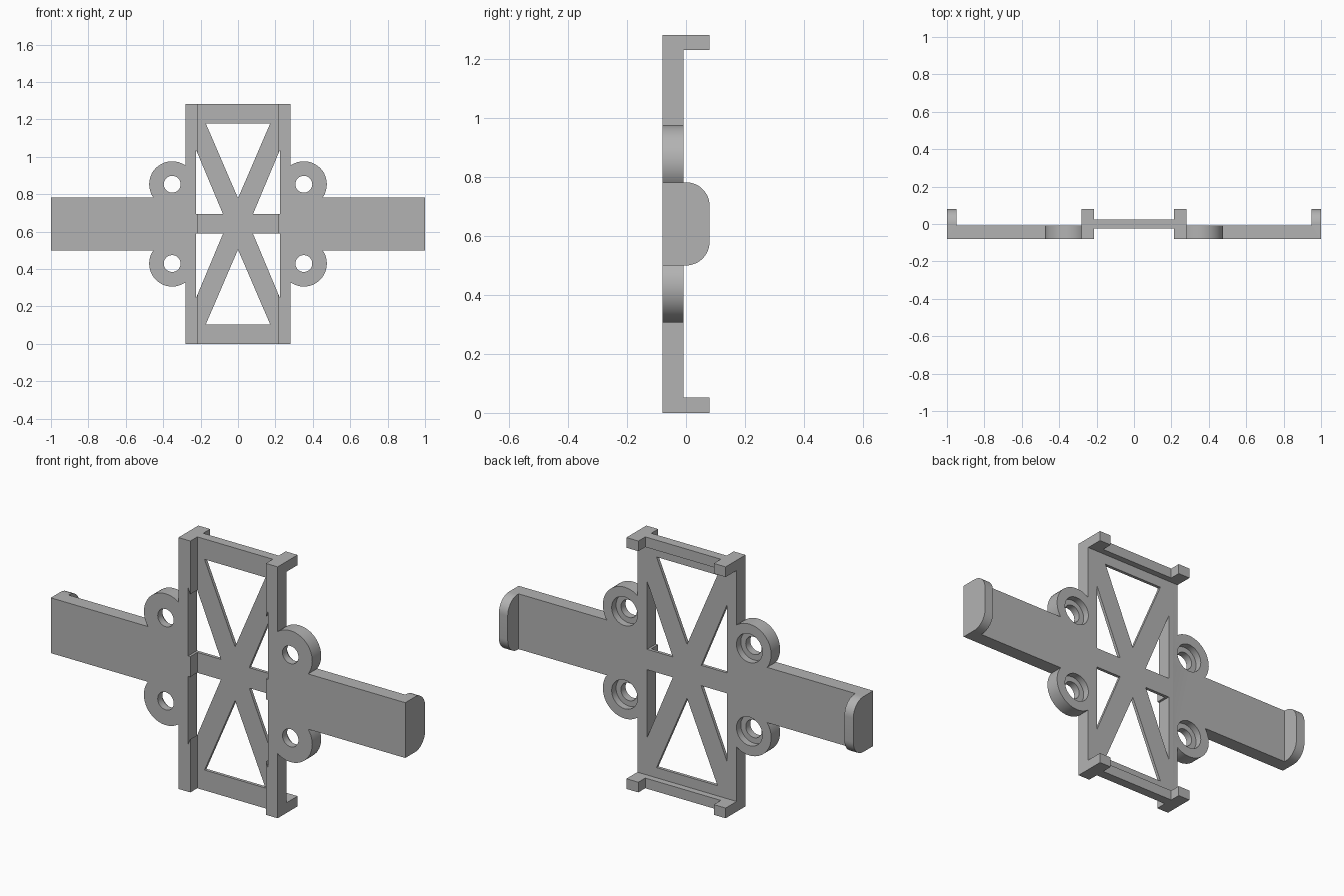
import bpy, bmesh, math
from mathutils import Vector

if "Cube" in bpy.data.objects:
    bpy.data.objects.remove(bpy.data.objects["Cube"])

grey = bpy.data.materials.new("light grey")
grey.use_nodes = True
colour = (0.45, 0.45, 0.45, 1)
grey.diffuse_color = colour
grey.node_tree.nodes["Principled BSDF"].inputs["Base Color"].default_value = colour

TOP = 1.282
MID = TOP / 2
FRONT, PLATE_BACK, BACK = -0.08, -0.008, 0.08
PANEL_FRONT, LEDGE_BACK = -0.024, 0.024
RAIL_IN, RAIL_OUT = 0.213, 0.28
LIP = 0.052
ARM = 0.141          # half height of the arms
EAR_X, EAR_Z = 0.352, 0.212


def prism(name, points, lo, hi, axis="y"):
    """Extrude an (x, z) outline along y, or a (y, z) outline along x."""
    bm = bmesh.new()

    def place(a, z, depth):
        return (a, depth, z) if axis == "y" else (depth, a, z)

    face = bm.faces.new([bm.verts.new(place(a, z, lo)) for a, z in points])
    side = bmesh.ops.extrude_face_region(bm, geom=[face])["geom"]
    step = Vector(place(0, 0, hi - lo))
    bmesh.ops.translate(bm, vec=step, verts=[v for v in side if isinstance(v, bmesh.types.BMVert)])
    bmesh.ops.recalc_face_normals(bm, faces=bm.faces)
    mesh = bpy.data.meshes.new(name)
    bm.to_mesh(mesh)
    bm.free()
    mesh.materials.append(grey)
    ob = bpy.data.objects.new(name, mesh)
    bpy.context.collection.objects.link(ob)
    return ob


def box(name, x0, x1, y0, y1, z0, z1):
    return prism(name, [(x0, z0), (x1, z0), (x1, z1), (x0, z1)], y0, y1)


def disc(name, x, z, r, lo, hi, n=48):
    ring = [(x + r * math.cos(math.tau * i / n), z + r * math.sin(math.tau * i / n)) for i in range(n)]
    return prism(name, ring, lo, hi)


def combine(body, tool, operation):
    mod = body.modifiers.new(tool.name, "BOOLEAN")
    mod.operation = operation
    mod.solver = "EXACT"
    mod.object = tool
    bpy.context.view_layer.objects.active = body
    bpy.ops.object.modifier_apply(modifier=mod.name)
    bpy.data.objects.remove(tool)


def span(s, a, b):
    return sorted((s * a, s * b))


# Thin recessed centre panel
body = box("mounting_bracket", -0.25, 0.25, PANEL_FRONT, PLATE_BACK, 0, TOP)
parts, cutters = [], []

# Ledges across the top and bottom of the panel
for z in (0, TOP - LIP):
    parts.append(box("end_ledge", -0.25, 0.25, PANEL_FRONT, LEDGE_BACK, z, z + LIP))

for s in (-1, 1):
    # Side rail with a corner tab at each end
    x0, x1 = span(s, RAIL_IN, RAIL_OUT)
    parts.append(box("side_rail", x0, x1, FRONT, PLATE_BACK, 0, TOP))
    for z in (0, TOP - LIP):
        parts.append(box("corner_tab", x0, x1, FRONT, BACK, z, z + LIP))

    # Arm and its rounded end hook
    x0, x1 = span(s, 0.25, 1)
    parts.append(box("arm", x0, x1, FRONT, PLATE_BACK, MID - ARM, MID + ARM))
    r = 0.08
    hook = [(FRONT, MID + ARM), (FRONT, MID - ARM)]
    for turn, z in ((-90, MID - ARM + r), (0, MID + ARM - r)):
        for i in range(13):
            a = math.radians(turn + 7.5 * i)
            hook.append((BACK - r + r * math.cos(a), z + r * math.sin(a)))
    x0, x1 = span(s, 0.95, 1)
    parts.append(prism("end_hook", hook, x0, x1, "x"))

    for t in (-1, 1):
        # Screw ear with a through hole, counterbored from the back
        x, z = s * EAR_X, MID + t * EAR_Z
        parts.append(disc("screw_ear", x, z, 0.123, FRONT, PLATE_BACK))
        cutters.append(disc("screw_hole", x, z, 0.045, -0.2, 0.2))
        cutters.append(disc("counterbore", x, z, 0.073, -0.043, 0.2))
        # Side triangular window, biting slightly into the rail
        window = [(s * 0.225, MID + t * 0.052), (s * 0.08, MID + t * 0.052), (s * 0.225, MID + t * 0.398)]
        cutters.append(prism("side_window", window, -0.2, 0.2))

# Large triangular windows at the top and bottom
for t in (-1, 1):
    window = [(-0.172, MID + t * 0.537), (0.172, MID + t * 0.537), (0, MID + t * 0.137)]
    cutters.append(prism("end_window", window, -0.2, 0.2))

for part in parts:
    combine(body, part, "UNION")
for cutter in cutters:
    combine(body, cutter, "DIFFERENCE")

# Merge coplanar faces and keep edges crisp
bm = bmesh.new()
bm.from_mesh(body.data)
bmesh.ops.remove_doubles(bm, verts=bm.verts, dist=0.0001)
bmesh.ops.dissolve_limit(bm, angle_limit=math.radians(0.5), verts=bm.verts, edges=bm.edges)
bm.to_mesh(body.data)
bm.free()
bpy.ops.object.select_all(action="DESELECT")
body.select_set(True)
bpy.context.view_layer.objects.active = body
bpy.ops.object.shade_smooth_by_angle(angle=math.radians(30))
